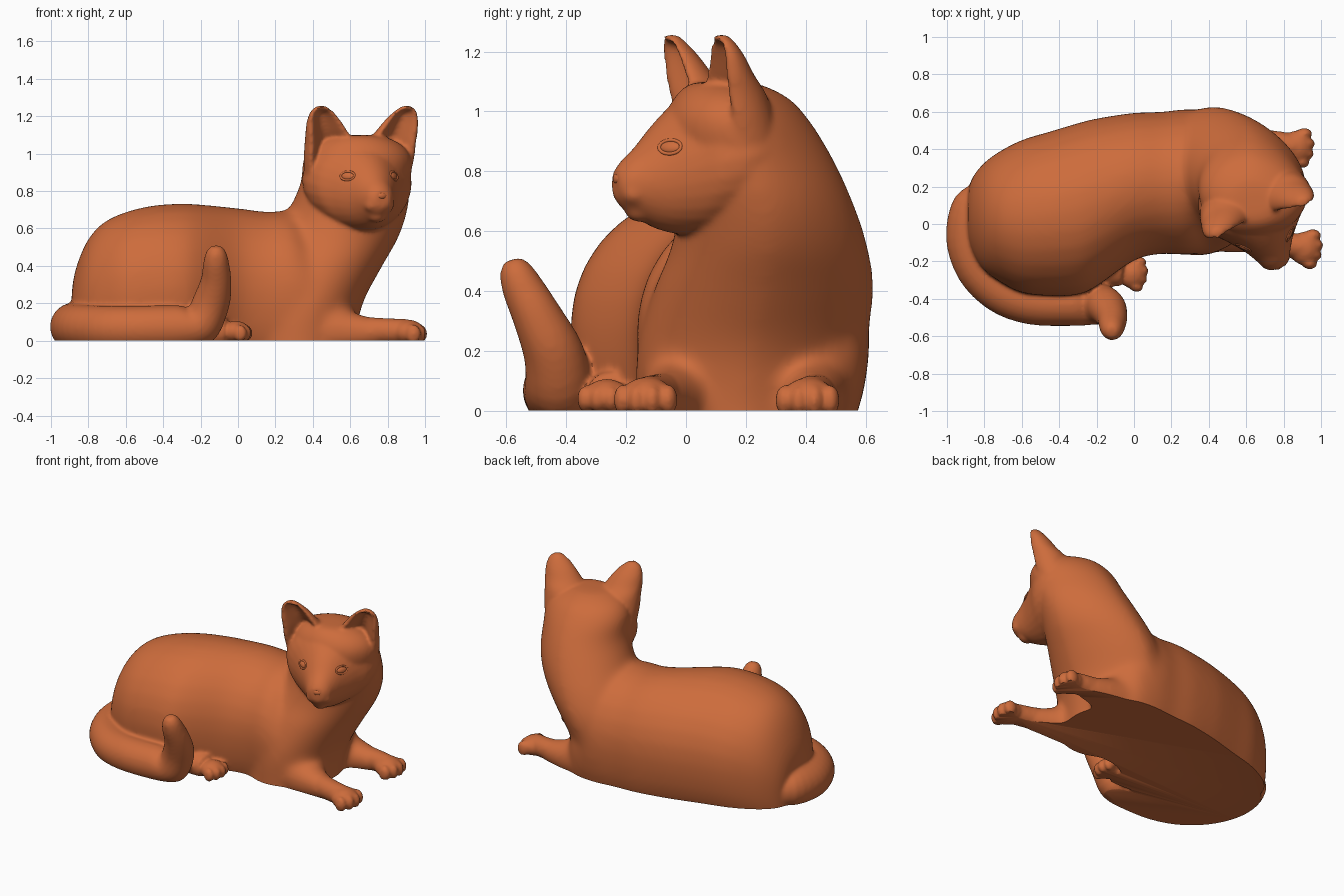
import bpy, bmesh, math
from mathutils import Vector, Matrix
from mathutils.bvhtree import BVHTree

if "Cube" in bpy.data.objects:
    bpy.data.objects.remove(bpy.data.objects["Cube"])

fur = bpy.data.materials.new("orange_fur")
fur.diffuse_color = (0.61, 0.15, 0.045, 1)
fur.use_nodes = True
fur.node_tree.nodes["Principled BSDF"].inputs["Base Color"].default_value = fur.diffuse_color
HEAD = Matrix.Translation((0.655, 0.085, 0)) @ Matrix.Rotation(math.radians(20), 4, 'Z')
N = 28
ANGLES = [2 * math.pi * i / N for i in range(N)]


def loft(bm, rings, steps=4, mat=Matrix()):
    """Closed skin through rings of points, splined from ring to ring."""
    fine = []
    for i in range(len(rings) - 1):
        a, b, c, d = (rings[max(i - 1, 0)], rings[i], rings[i + 1], rings[min(i + 2, len(rings) - 1)])
        for s in range(steps):
            t = s / steps
            fine.append([q + 0.5 * t * (r - p + t * (2 * p - 5 * q + 4 * r - w + t * (3 * (q - r) + w - p)))
                         for p, q, r, w in zip(a, b, c, d)])
    fine.append(rings[-1])
    loops = [[bm.verts.new(mat @ p) for p in ring] for ring in fine]
    for lo, hi in zip(loops, loops[1:]):
        for i in range(N):
            j = (i + 1) % N
            bm.faces.new((lo[i], lo[j], hi[j], hi[i]))
    bm.faces.new(loops[0][::-1])
    bm.faces.new(loops[-1])


def tube(bm, path):
    """Round tube through (x, y, z, radius) points."""
    pts = [Vector(p[:3]) for p in path]
    rings, side = [], Vector((0, 0, 1))
    for i, p in enumerate(pts):
        tan = (pts[min(i + 1, len(pts) - 1)] - pts[max(i - 1, 0)]).normalized()
        side = (side - tan * side.dot(tan)).normalized()
        up = tan.cross(side)
        rings.append([p + path[i][3] * (side * math.cos(a) + up * math.sin(a)) for a in ANGLES])
    loft(bm, rings)


def ball(bm, centre, radii, mat=Matrix()):
    m = mat @ Matrix.Translation(centre) @ Matrix.Diagonal((*radii, 1))
    bmesh.ops.create_icosphere(bm, subdivisions=3, radius=1, matrix=m)


def finish(name, bm):
    bmesh.ops.recalc_face_normals(bm, faces=bm.faces)
    me = bpy.data.meshes.new(name)
    bm.to_mesh(me)
    bm.free()
    me.materials.append(fur)
    me.shade_smooth()
    me.set_sharp_from_angle(angle=math.radians(50))
    ob = bpy.data.objects.new(name, me)
    bpy.context.collection.objects.link(ob)
    return ob


def fuse(bm, voxel, smooth):
    """Melt overlapping parts into one skin and soften the joins."""
    ob = finish("melt", bm)
    mod = ob.modifiers.new("melt", 'REMESH')
    mod.mode, mod.voxel_size = 'VOXEL', voxel
    mod = ob.modifiers.new("soften", 'SMOOTH')
    mod.factor, mod.iterations = 0.5, smooth
    out = bmesh.new()
    dg = bpy.context.evaluated_depsgraph_get()
    out.from_mesh(ob.evaluated_get(dg).to_mesh())
    bpy.data.objects.remove(ob)
    return out


def cut_base(bm):
    bmesh.ops.bisect_plane(bm, geom=bm.verts[:] + bm.edges[:] + bm.faces[:], plane_co=(0, 0, 0),
                           plane_no=(0, 0, 1), clear_inner=True)
    bmesh.ops.holes_fill(bm, edges=[e for e in bm.edges if e.is_boundary])
    return bm


# torso: (x, y centre, half width, height)
def torso_ring(x, c, hw, h):
    zc, ring = 0.39 * h, []
    for a in ANGLES:
        co, si = math.cos(a), math.sin(a)
        if si >= 0:
            ring.append(Vector((x, c + hw * co, zc + (h - zc) * si)))
        else:
            y = math.copysign(abs(co) ** 0.4, co)
            ring.append(Vector((x, c + hw * y, zc + (zc + 0.15) * si)))
    return ring


body = bmesh.new()
loft(body, [torso_ring(*r) for r in (
    (-0.89, .05, .12, .26), (-.87, .05, .19, .38), (-.81, .04, .28, .53), (-.725, .04, .345, .63),
    (-.6, .04, .41, .69), (-.45, .055, .44, .725), (-.3, .08, .46, .735), (-.2, .115, .45, .73),
    (0, .2, .395, .71), (.15, .22, .38, .69), (.3, .225, .39, .68), (.45, .23, .36, .5), (.55, .23, .28, .3))])

# shoulders and neck, flattened on the far corner: (z, x, y, x radius, y radius)
def corner(a):
    return 1 - 0.11 * math.sin(2 * a) if a < math.pi / 2 else 1


loft(body, [[Vector((x + rx * corner(a) * math.cos(a), y + ry * corner(a) * math.sin(a), z)) for a in ANGLES]
            for z, x, y, rx, ry in (
    (-.15, .33, .2, .30, .37), (0, .33, .2, .30, .37), (.2, .36, .22, .31, .385), (.4, .44, .26, .335, .37),
    (.55, .52, .28, .34, .33), (.7, .59, .265, .32, .295), (.85, .63, .21, .295, .28),
    (.97, .64, .17, .295, .245), (1.05, .64, .15, .24, .19), (1.1, .64, .12, .13, .11))])
# upper forelegs flowing out of the shoulders
tube(body, [(.35, .36, .06, .15), (.52, .41, .05, .14), (.64, .43, .045, .1), (.8, .425, .045, .065)])
tube(body, [(.35, .04, .06, .15), (.52, -.02, .05, .14), (.64, -.06, .045, .1), (.8, -.105, .045, .065)])
body = fuse(body, 0.016, 34)

# head tapering from skull to nose: (y, z, half width, half height)
loft(body, [[Vector((rx * math.cos(a), y, z + rz * math.sin(a))) for a in ANGLES]
            for y, z, rx, rz in (
    (.2, .86, .24, .19), (.13, .86, .285, .23), (.04, .85, .30, .25), (-.05, .832, .268, .243),
    (-.12, .812, .205, .222), (-.2, .785, .138, .175), (-.265, .765, .098, .12),
    (-.315, .757, .072, .08), (-.342, .758, .042, .044))], mat=HEAD)
ball(body, (0, -.255, .67), (.05, .05, .04), HEAD)


def ear_y(a, hx, hy):
    k = abs(math.sin(a))
    if math.sin(a) > 0:
        return hy * k
    return hy * (1.35 * k ** 4 - 0.9 * k) if hx > .05 else -0.6 * hy * k


for s in (1, -1):
    # muzzle pads
    ball(body, (s * .035, -.285, .728), (.05, .05, .045), HEAD)
    # cupped ears with thick rims: (z, x, y, half width, depth)
    loft(body, [[Vector((s * (x + hx * math.cos(a)), y + ear_y(a, hx, hy), z)) for a in ANGLES]
                for z, x, y, hx, hy in (
        (.88, .19, .05, .105, .12), (.98, .175, .02, .133, .13), (1.06, .178, 0, .133, .12),
        (1.12, .2, -.02, .116, .092), (1.18, .222, -.035, .092, .068), (1.22, .236, -.048, .067, .05),
        (1.242, .242, -.056, .045, .038), (1.256, .243, -.058, .022, .024))],
         mat=HEAD)


# legs: tube, paw and four toes
def leg(bm, path, paw, heading, size=1.0):
    tube(bm, path)
    m = Matrix.Translation(paw) @ Matrix.Rotation(math.radians(heading), 4, 'Z') @ Matrix.Scale(size, 4)
    ball(bm, (0, 0, 0), (.085, .09, .068), m)
    for y, x in ((-.078, .036), (-.027, .056), (.027, .056), (.078, .036)):
        ball(bm, (x, y, -.008), (.042, .03, .052), m)


leg(body, [(.42, 0, .04, .07), (.6, -.05, .055, .075), (.78, -.1, .052, .069),
           (.9, -.125, .05, .066)], (.912, -.13, .045), -8)
leg(body, [(.4, .38, .04, .07), (.58, .43, .055, .075), (.75, .43, .052, .069),
           (.86, .412, .05, .066)], (.868, .41, .043), -6)
leg(body, [(-.35, -.2, .05, .1), (-.18, -.235, .05, .095), (-.06, -.26, .05, .075)],
    (-.01, -.265, .047), -8, 0.88)

# tail wraps round the rump and lifts at the tip
tube(body, [(-.72, .17, .08, .1), (-.85, .08, .08, .125), (-.88, -.07, .075, .125), (-.83, -.235, .07, .122),
            (-.71, -.355, .065, .122), (-.55, -.415, .065, .122), (-.32, -.425, .07, .12), (-.2, -.425, .09, .113),
            (-.145, -.445, .2, .1), (-.117, -.5, .32, .082), (-.117, -.55, .42, .068), (-.117, -.572, .475, .052),
            (-.117, -.58, .505, .028)])

body = cut_base(fuse(body, 0.0105, 8))
skin = BVHTree.FromBMesh(body)
finish("cat_body", body)


# eyes and nose sit on the face surface
def on_face(x, z):
    hit, normal, _, _ = skin.ray_cast(HEAD @ Vector((x, -1, z)), HEAD.to_3x3() @ Vector((0, 1, 0)))
    return Matrix.Translation(hit) @ normal.to_track_quat('-Y', 'Z').to_matrix().to_4x4()


for side, s in (("left", -1), ("right", 1)):
    place = on_face(s * .13 - .008, .882)
    bm = bmesh.new()
    ball(bm, (0, .006, 0), (.038, .014, .022), place)
    finish(side + "_eye", bm)
    bm = bmesh.new()
    tube(bm, [(.04 * math.cos(a), .002, .024 * math.sin(a), .006) for a in ANGLES + [0]])
    bm.transform(place)
    finish(side + "_eyelid", bm)
bm = bmesh.new()
ball(bm, (0, .012, 0), (.03, .018, .02), on_face(0, .775))
finish("nose", bm)
